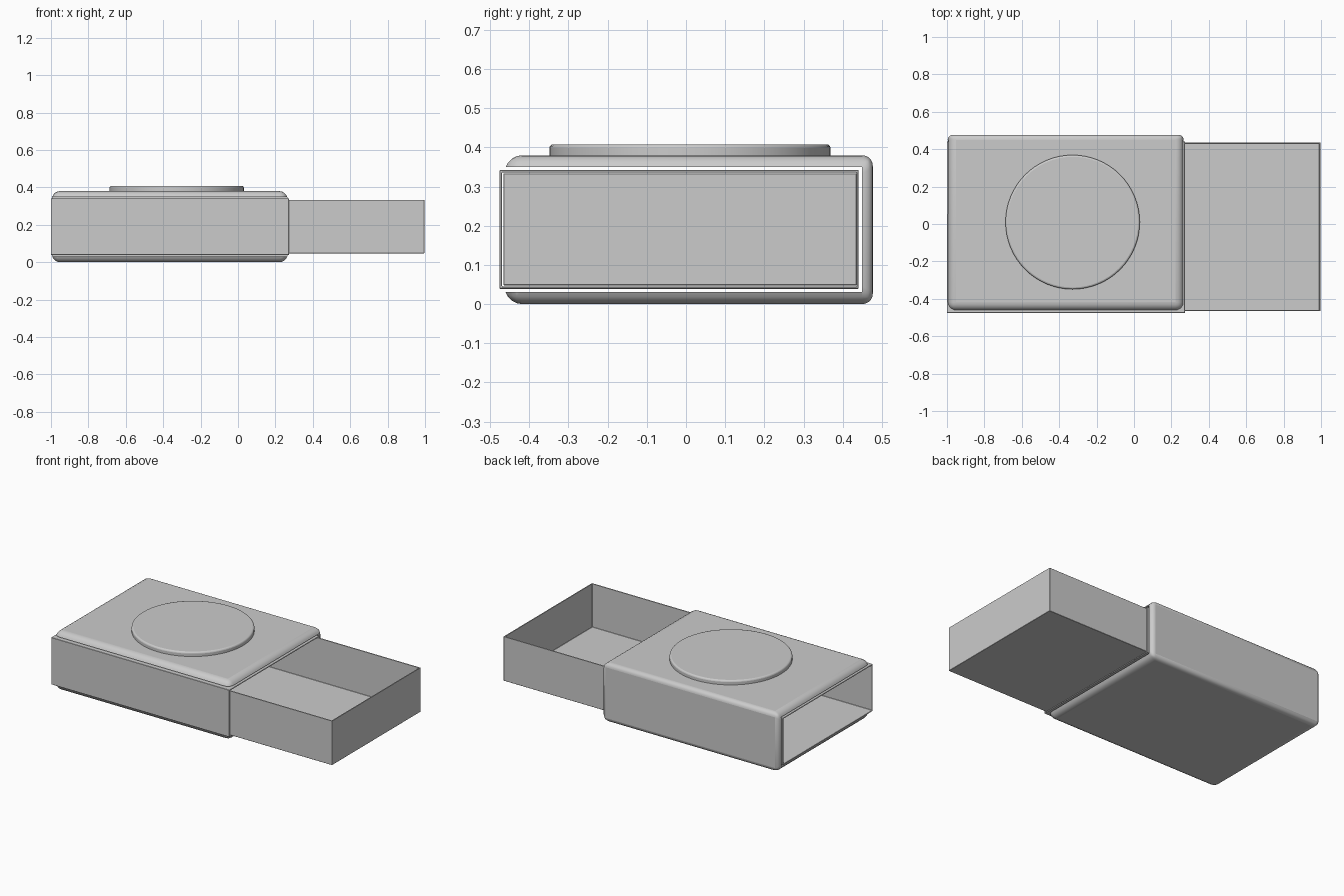
import bpy, bmesh, math

if "Cube" in bpy.data.objects:
    bpy.data.objects.remove(bpy.data.objects["Cube"])


def box(name, lo, hi):
    bm = bmesh.new()
    bmesh.ops.create_cube(bm, size=1)
    for v in bm.verts:
        v.co = [lo[i] + (v.co[i] + 0.5) * (hi[i] - lo[i]) for i in range(3)]
    return bm


def finish(bm, name):
    me = bpy.data.meshes.new(name)
    bm.to_mesh(me)
    bm.free()
    ob = bpy.data.objects.new(name, me)
    bpy.context.collection.objects.link(ob)
    return ob


def smooth(ob, angle=30):
    bpy.ops.object.select_all(action='DESELECT')
    ob.select_set(True)
    bpy.context.view_layer.objects.active = ob
    bpy.ops.object.shade_smooth_by_angle(angle=math.radians(angle))


def shell(name, lo, hi, wall, axes):
    """Thin-walled box, open in the face directions listed in axes."""
    bm = box(name, lo, hi)
    bm.normal_update()
    gone = [f for f in bm.faces
            if any(f.normal[a] * s > 0.9 for a, s in axes)]
    bmesh.ops.delete(bm, geom=gone, context='FACES_ONLY')
    ob = finish(bm, name)
    mod = ob.modifiers.new("wall", 'SOLIDIFY')
    mod.thickness = wall
    mod.offset = -1
    mod.use_even_offset = True
    bev = ob.modifiers.new("edge", 'BEVEL')
    bev.width = 0.0015
    bev.segments = 1
    return ob


# Outer cover: rounded block, softer at the front, channelled along its length
bm = box("cover", (-0.996, -0.463, 0), (0.266, 0.477, 0.38))
weight = bm.edges.layers.float.new("bevel_weight_edge")
for e in bm.edges:
    at_back = all(v.co.y > 0.4 for v in e.verts)
    e[weight] = 0.6 if at_back else 1.0
cover = finish(bm, "cover")
bev = cover.modifiers.new("round", 'BEVEL')
bev.limit_method = 'WEIGHT'
bev.width = 0.045
bev.segments = 5

cutter = finish(box("cutter", (-1.2, -0.8, 0.031), (0.6, 0.449, 0.35)), "channel_cutter")
cutter.hide_render = True
cutter.hide_set(True)
cut = cover.modifiers.new("channel", 'BOOLEAN')
cut.operation = 'DIFFERENCE'
cut.solver = 'EXACT'
cut.object = cutter
smooth(cover)

# Sleeve open at both ends
shell("sleeve", (-1.0, -0.476, 0.039), (0.272, 0.441, 0.342), 0.006,
      [(0, 1), (0, -1)])

# Sliding tray, open on top
shell("tray", (-0.272, -0.466, 0.048), (0.997, 0.435, 0.334), 0.006, [(2, 1)])

# Round raised disc on the cover
bpy.ops.mesh.primitive_cylinder_add(vertices=64, radius=0.359, depth=0.048,
                                    location=(-0.328, 0.01, 0.384))
disc = bpy.context.object
disc.name = "top_disc"
bev = disc.modifiers.new("round", 'BEVEL')
bev.width = 0.01
bev.segments = 3
smooth(disc)
